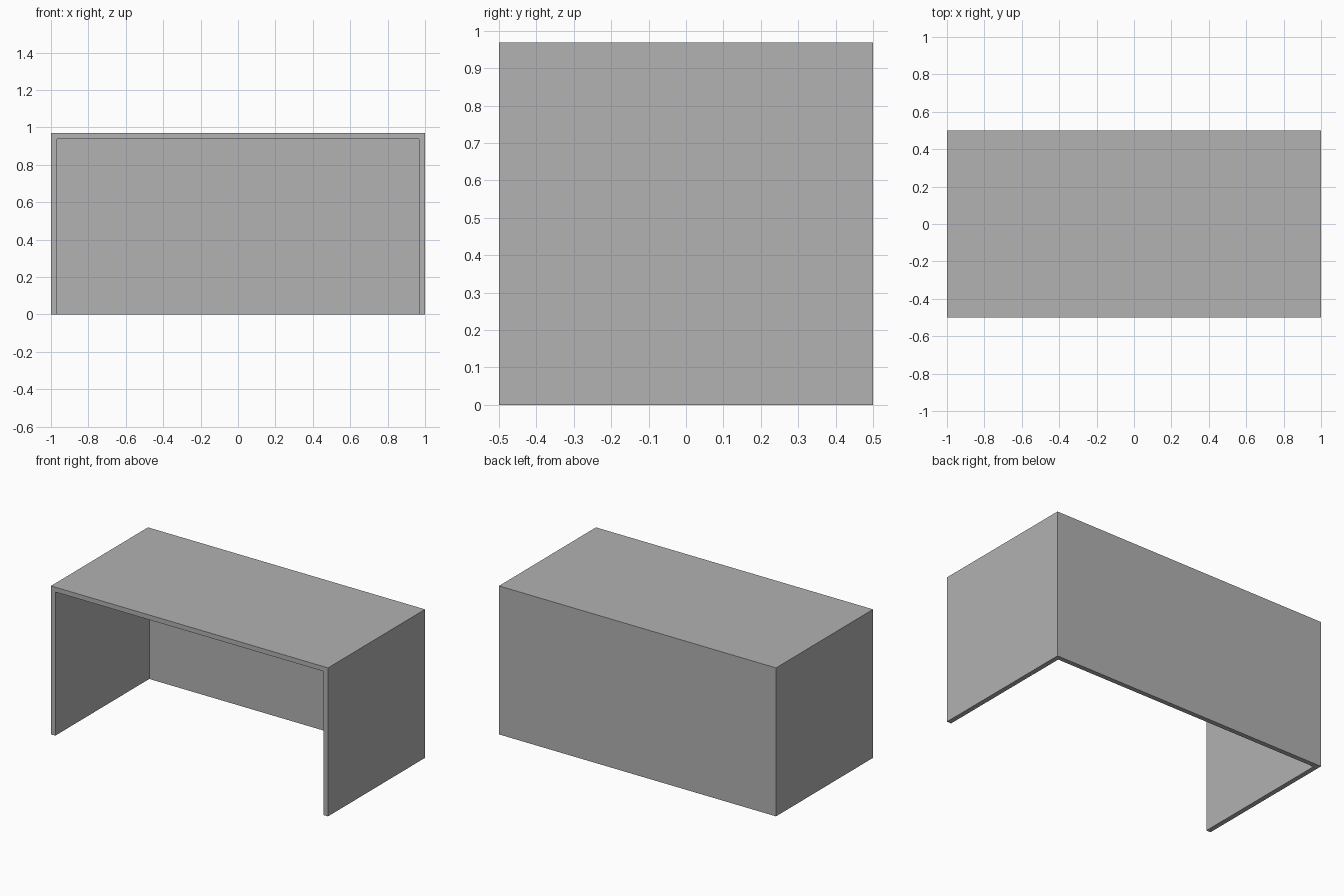
import bpy
import bmesh
from mathutils import Matrix

default = bpy.data.objects.get("Cube")
if default:
    bpy.data.objects.remove(default, do_unlink=True)

WIDTH, DEPTH, HEIGHT = 2.0, 1.0, 31 / 32
THICKNESS = 1 / 32

# Plain grey finish
grey = bpy.data.materials.new("plain_grey")
grey.use_nodes = True
colour = (0.445, 0.445, 0.445, 1.0)
grey.diffuse_color = colour
grey.node_tree.nodes["Principled BSDF"].inputs["Base Color"].default_value = colour

# Desk shell: a box left open at the front and the bottom
bm = bmesh.new()
bmesh.ops.create_cube(bm, size=1.0, matrix=Matrix.Translation((0, 0, HEIGHT / 2))
                      @ Matrix.Diagonal((WIDTH, DEPTH, HEIGHT, 1)))
bm.normal_update()
open_sides = [f for f in bm.faces if f.normal.y < -0.5 or f.normal.z < -0.5]
bmesh.ops.delete(bm, geom=open_sides, context='FACES')
mesh = bpy.data.meshes.new("desk_shell")
bm.to_mesh(mesh)
bm.free()
mesh.materials.append(grey)
desk = bpy.data.objects.new("desk_shell", mesh)
bpy.context.collection.objects.link(desk)

# Panel thickness, grown inward
panels = desk.modifiers.new("panel_thickness", 'SOLIDIFY')
panels.thickness = THICKNESS
panels.offset = -1
panels.use_even_offset = True
